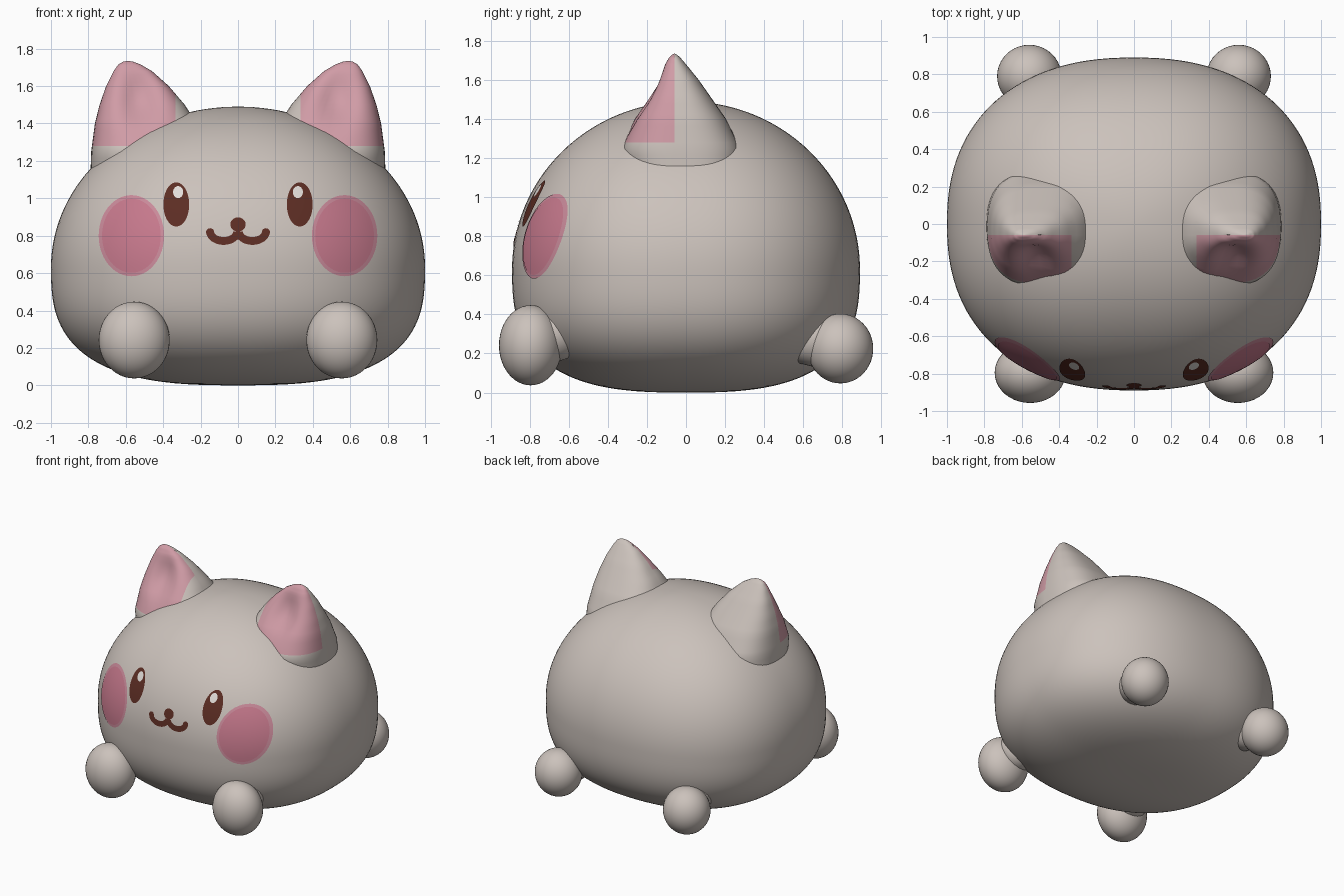
import bpy, bmesh, math
from mathutils import Vector

cube = bpy.data.objects.get("Cube")
if cube:
    bpy.data.objects.remove(cube, do_unlink=True)


def material(name, rgb):
    m = bpy.data.materials.new(name)
    m.use_nodes = True
    m.diffuse_color = (*rgb, 1)
    bsdf = next(n for n in m.node_tree.nodes if n.type == 'BSDF_PRINCIPLED')
    bsdf.inputs["Base Color"].default_value = (*rgb, 1)
    bsdf.inputs["Roughness"].default_value = 0.7
    return m


FUR = material("warm grey fur", (0.60, 0.54, 0.50))
EAR_PINK = material("soft ear pink", (0.63, 0.33, 0.38))
BLUSH = material("blush pink", (0.58, 0.195, 0.27))
BLUSH_RIM = material("pale blush rim", (0.60, 0.26, 0.33))
BROWN = material("dark brown", (0.107, 0.026, 0.017))
WHITE = material("eye white", (0.76, 0.72, 0.69))

SIDES = (("left", 1), ("right", -1))
MID, TOP, DEPTH, SQUARE = 0.63, 1.49, 0.89, 2.3


def finish(bm, name, mats, recalc=True):
    if recalc:
        bmesh.ops.recalc_face_normals(bm, faces=bm.faces)
    for f in bm.faces:
        f.smooth = True
    me = bpy.data.meshes.new(name)
    bm.to_mesh(me)
    bm.free()
    for m in mats:
        me.materials.append(m)
    ob = bpy.data.objects.new(name, me)
    bpy.context.collection.objects.link(ob)
    return ob


def superpow(v, n):
    return math.copysign(abs(v) ** (2 / n), v)


def loft(bm, rings, start=None, end=None):
    """Skin closed rings of points, with optional pole points."""
    loops = [[bm.verts.new(p) for p in ring] for ring in rings]
    n = len(loops[0])
    for a, b in zip(loops, loops[1:]):
        for i in range(n):
            j = (i + 1) % n
            bm.faces.new((a[i], a[j], b[j], b[i]))
    for pole, loop in ((start, loops[0]), (end, loops[-1])):
        if pole:
            v = bm.verts.new(pole)
            for i in range(n):
                bm.faces.new((v, loop[i], loop[(i + 1) % n]))


# Body: rounded dome above, flatter rounded base below
def body_radius(z):
    h, n = (TOP - MID, 2) if z > MID else (MID, 2.8)
    t = min(abs(z - MID) / h, 1)
    return (1 - t ** n) ** (1 / n)


def body_front(x, z):
    r = body_radius(z)
    return -DEPTH * max(r ** SQUARE - abs(x) ** SQUARE, 0) ** (1 / SQUARE)


def build_body():
    rings, count, steps = [], 128, 72
    for k in range(1, steps):
        a = math.pi * (k / steps - 0.5)
        n, h = (2, TOP - MID) if a > 0 else (2.8, MID)
        r, z = superpow(math.cos(a), n), MID + h * superpow(math.sin(a), n)
        ring = []
        for i in range(count):
            b = math.tau * i / count
            ring.append((r * superpow(math.cos(b), SQUARE),
                         r * DEPTH * superpow(math.sin(b), SQUARE), z))
        rings.append(ring)
    bm = bmesh.new()
    loft(bm, rings, (0, 0, 0), (0, 0, TOP))
    finish(bm, "body", [FUR])


# Ears: lofted rounded sections (z, inner x, outer x, front y, back y)
EAR = [(1.10, .22, .79, -.30, .29), (1.25, .20, .785, -.33, .28),
       (1.40, .22, .765, -.27, .205), (1.50, .285, .74, -.21, .135),
       (1.60, .37, .705, -.155, .065), (1.68, .46, .665, -.115, .0),
       (1.715, .52, .64, -.09, -.03), (1.73, .56, .615, -.072, -.048)]


def build_ear(side, s):
    sections = []
    for a, b in zip(EAR, EAR[1:]):
        for k in range(4):
            sections.append([p + (q - p) * k / 4 for p, q in zip(a, b)])
    sections.append(EAR[-1])
    rings, count = [], 56
    for z, x0, x1, y0, y1 in sections:
        ring = []
        for i in range(count):
            b = math.tau * i / count
            x = (x0 + x1) / 2 + (x1 - x0) / 2 * superpow(math.cos(b), 2.7)
            y = (y0 + y1) / 2 + (y1 - y0) / 2 * superpow(math.sin(b), 2.5)
            # hollow in the front of the ear
            if math.sin(b) < 0:
                y += 0.06 * math.exp(-((x - .53) / .09) ** 2 - ((z - 1.52) / .13) ** 2)
            ring.append((s * x, y, z))
        rings.append(ring)
    bm = bmesh.new()
    loft(bm, rings, None, (s * .588, -.06, 1.735))
    # cut clean borders for the pink lining
    for co, no in (((0, -.06, 0), (0, 1, 0)), ((s * .335, 0, 0), (1, 0, 0)),
                   ((0, 0, 1.28), (0, 0, 1))):
        bmesh.ops.bisect_plane(bm, geom=bm.verts[:] + bm.edges[:] + bm.faces[:],
                               plane_co=co, plane_no=no)
    for f in bm.faces:
        c = f.calc_center_median()
        f.material_index = int(c.y < -.06 and abs(c.x) > .335 and c.z > 1.28)
    finish(bm, side + "_ear", [FUR, EAR_PINK])


# Feet: ellipsoids with a short tapered neck into the body
def build_foot(name, centre, radii, root):
    bm = bmesh.new()
    bmesh.ops.create_uvsphere(bm, u_segments=40, v_segments=24, radius=1)
    for v in bm.verts:
        v.co = Vector(c + p * r for c, p, r in zip(centre, v.co, radii))
    finish(bm, name, [FUR])
    axis = Vector(root) - Vector(centre)
    bm = bmesh.new()
    bmesh.ops.create_cone(bm, cap_ends=True, segments=32, radius1=.125,
                          radius2=.16, depth=axis.length)
    turn = axis.to_track_quat('Z', 'Y')
    for v in bm.verts:
        v.co = turn @ v.co + (Vector(centre) + Vector(root)) / 2
    finish(bm, name + "_neck", [FUR])


# Face details: thin plates that follow the front of the body
def wrap(bm, lift):
    for v in bm.verts:
        v.co.y = body_front(v.co.x, v.co.z) - lift
    for f in bm.faces:
        f.normal_update()
        if f.normal.y > 0:
            f.normal_flip()


def add_disc(bm, cx, cz, rx, rz, rings=8, count=48):
    loft(bm, [[(cx + rx * k / rings * math.cos(math.tau * i / count), 0,
                cz + rz * k / rings * math.sin(math.tau * i / count))
               for i in range(count)] for k in range(1, rings + 1)], (cx, 0, cz))


def plate(name, mat, lift, *disc):
    bm = bmesh.new()
    add_disc(bm, *disc)
    wrap(bm, lift)
    finish(bm, name, [mat], recalc=False)


def build_mouth(side, s):
    bm = bmesh.new()
    half, steps, rows = .021, 24, []
    for k in range(steps + 1):
        a = math.pi * (1 + k / steps)
        c, d = math.cos(a), math.sin(a)
        rows.append([bm.verts.new((s * (.077 + (.072 + w) * c), 0,
                                   .822 + (.05 + w) * d)) for w in (-half, half)])
    for p, q in zip(rows, rows[1:]):
        bm.faces.new((p[0], p[1], q[1], q[0]))
    wrap(bm, .004)
    finish(bm, side + "_mouth_curve", [BROWN], recalc=False)
    plate(side + "_mouth_end", BROWN, .0045, s * .149, .818, .022, .022, 3, 24)


build_body()
for side, s in SIDES:
    build_ear(side, s)
    build_foot(side + "_front_foot", (s * .555, -.795, .242), (.19, .162, .205),
               (s * .50, -.55, .36))
    build_foot(side + "_back_foot", (s * .56, .79, .225), (.172, .168, .178),
               (s * .48, .55, .32))
    plate(side + "_cheek_rim", BLUSH_RIM, .004, s * .57, .80, .175, .217)
    plate(side + "_cheek", BLUSH, .007, s * .57, .80, .157, .198)
    plate(side + "_eye", BROWN, .006, s * .33, .967, .069, .118)
    plate(side + "_eye_highlight", WHITE, .009, s * .32, 1.033, .027, .032)
    build_mouth(side, s)
plate("nose", BROWN, .005, 0, .86, .041, .038)
